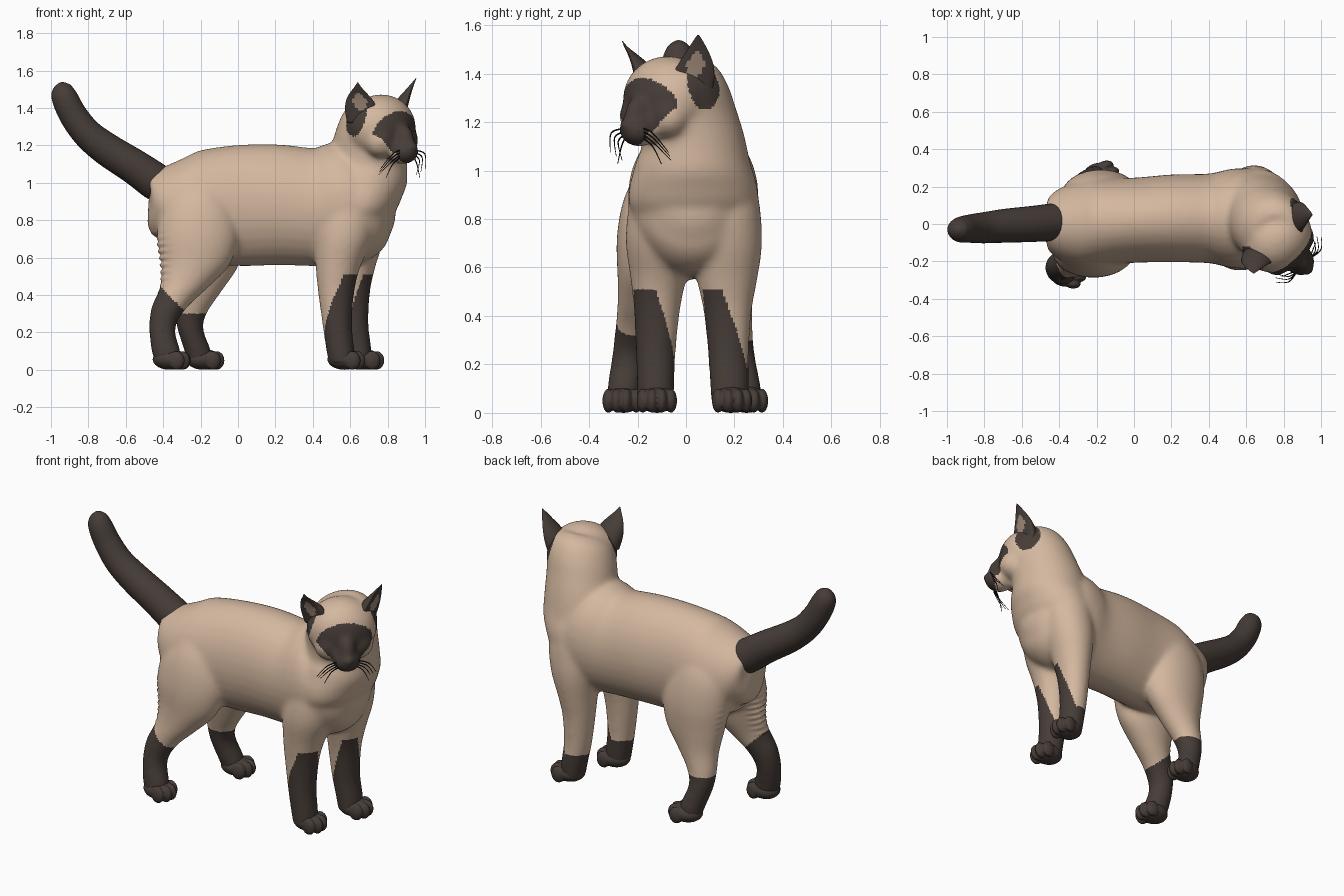
import bpy, bmesh, math
from mathutils import Vector, Matrix

if "Cube" in bpy.data.objects:
    bpy.data.objects.remove(bpy.data.objects["Cube"])

def material(name, rgb):
    m = bpy.data.materials.new(name)
    m.diffuse_color = (*rgb, 1)
    m.use_nodes = True
    m.node_tree.nodes["Principled BSDF"].inputs["Base Color"].default_value = m.diffuse_color
    return m

CREAM = material("cream fur", (0.66, 0.48, 0.35))
DARK = material("dark brown fur", (0.062, 0.046, 0.039))
INNER = material("inner ear skin", (0.36, 0.26, 0.20))
EYE = material("pale eye", (0.42, 0.42, 0.40))
BLACK = material("whisker black", (0.012, 0.010, 0.010))

# Head frame: forward, left side, up (the head is turned 45 degrees)
H = Vector((0.765, -0.075, 0))
F = Vector((1, -1, 0)).normalized()
S = Vector((1, 1, 0)).normalized()
U = Vector((0, 0, 1))
X, Y = Vector((1, 0, 0)), Vector((0, 1, 0))

def head(f, s, u):
    return H + F * f + S * s + U * u

def spline(rows, n):
    """Catmull-Rom interpolation of rows of numbers."""
    out, k = [], len(rows)
    for i in range(k - 1):
        a, b, c, d = (rows[max(0, min(k - 1, i + j))] for j in (-1, 0, 1, 2))
        for q in range(n):
            t = q / n
            out.append([0.5 * (2 * p1 + (p2 - p0) * t + (2 * p0 - 5 * p1 + 4 * p2 - p3) * t * t
                        + (3 * p1 - p0 - 3 * p2 + p3) * t ** 3)
                        for p0, p1, p2, p3 in zip(a, b, c, d)])
    return out + [list(rows[-1])]

def loft(bm, rows, axis, sides=32, n=6):
    """Elliptical tube through rows of (x, y, z, radius along axis, other radius)."""
    pts = spline(rows, n)
    rings = []
    for i, p in enumerate(pts):
        tan = Vector(pts[min(i + 1, len(pts) - 1)][:3]) - Vector(pts[max(i - 1, 0)][:3])
        b = tan.cross(axis).normalized()
        rings.append([bm.verts.new(Vector(p[:3]) + axis * p[3] * math.cos(a) + b * p[4] * math.sin(a))
                      for a in (2 * math.pi * j / sides for j in range(sides))])
    for r0, r1 in zip(rings, rings[1:]):
        for j in range(sides):
            k = (j + 1) % sides
            bm.faces.new((r0[j], r0[k], r1[k], r1[j]))
    bm.faces.new(rings[0])
    bm.faces.new(rings[-1])

def ball(bm, c, r, axes=(X, Y, U)):
    m = Matrix([axes[i] * r[i] for i in range(3)]).transposed().to_4x4()
    m.translation = c
    bmesh.ops.create_uvsphere(bm, u_segments=28, v_segments=18, radius=1, matrix=m)

def finish(name, bm, mats, voxel=0, smooth=0, rule=None, move=None):
    """Make the object, optionally fuse it by voxel remesh, then colour faces by rule."""
    bmesh.ops.recalc_face_normals(bm, faces=bm.faces)
    me = bpy.data.meshes.new(name)
    bm.to_mesh(me)
    bm.free()
    ob = bpy.data.objects.new(name, me)
    bpy.context.scene.collection.objects.link(ob)
    if voxel:
        r = ob.modifiers.new("fuse", 'REMESH')
        r.mode, r.voxel_size = 'VOXEL', voxel
        s = ob.modifiers.new("soften", 'SMOOTH')
        s.factor, s.iterations = 0.5, smooth
        dg = bpy.context.evaluated_depsgraph_get()
        me = bpy.data.meshes.new_from_object(ob.evaluated_get(dg))
        ob.modifiers.clear()
        ob.data = me
    for m in mats:
        me.materials.append(m)
    if move:
        for v in me.vertices:
            move(v)
    for p in me.polygons:
        p.use_smooth = True
        if rule:
            p.material_index = rule(p.center)
    return ob

# Body with neck, head and legs fused into one skin
bm = bmesh.new()
loft(bm, [(-.48, 0, .86, .06, .07), (-.455, 0, .86, .135, .16), (-.4, 0, .87, .19, .21),
          (-.3, 0, .87, .225, .26), (-.2, .01, .87, .235, .302), (0, .02, .878, .228, .324),
          (.2, .03, .882, .235, .324), (.4, .03, .87, .24, .316), (.52, .03, .88, .265, .33),
          (.63, .03, .91, .265, .32), (.72, .03, .945, .22, .25), (.79, .03, .97, .14, .17),
          (.83, .03, .98, .07, .08)], Y)
loft(bm, [(.64, .03, .78, .15, .23), (.655, .03, .86, .195, .265), (.665, .03, .93, .215, .265),
          (.675, .03, 1.0, .23, .247), (.685, .03, 1.1, .22, .218), (.705, .01, 1.2, .205, .205),
          (.73, -.02, 1.3, .2, .2), (.745, -.045, 1.38, .175, .175), (.755, -.06, 1.425, .12, .12)], X)
ball(bm, head(0, 0, 1.295), (.172, .2, .178), (F, S, U))
ball(bm, head(.165, 0, 1.168), (.09, .08, .07), (F, S, U))
ball(bm, head(.155, 0, 1.23), (.08, .055, .085), (F, S, U))
ball(bm, head(.235, 0, 1.19), (.034, .036, .026), (F, S, U))
for k in (-1, 1):
    ball(bm, head(.075, .085 * k, 1.225), (.09, .085, .09), (F, S, U))
# front legs: near, far
loft(bm, [(.59, -.07, .98, .12, .13), (.585, -.09, .85, .16, .145), (.565, -.105, .7, .155, .145),
          (.535, -.115, .55, .12, .115), (.525, -.12, .42, .098, .095), (.53, -.125, .25, .08, .083),
          (.545, -.125, .12, .076, .078), (.555, -.125, .03, .07, .075)], X)
loft(bm, [(.64, .15, .98, .12, .13), (.65, .16, .85, .15, .145), (.64, .17, .7, .14, .145),
          (.625, .17, .55, .11, .125), (.615, .172, .42, .092, .1), (.62, .175, .25, .078, .085),
          (.64, .18, .12, .073, .082), (.65, .18, .03, .068, .075)], X)
# hind legs: near, far
loft(bm, [(-.2, -.06, .98, .14, .13), (-.21, -.115, .85, .2, .145), (-.215, -.145, .71, .22, .142),
          (-.23, -.165, .56, .185, .12), (-.29, -.19, .44, .13, .095),
          (-.37, -.215, .33, .095, .079), (-.405, -.235, .22, .07, .072),
          (-.385, -.255, .1, .078, .07), (-.37, -.26, .03, .07, .065)], X)
loft(bm, [(-.19, .08, .98, .14, .13), (-.19, .125, .85, .2, .145), (-.18, .15, .71, .21, .142),
          (-.18, .165, .56, .185, .12), (-.21, .18, .43, .13, .095),
          (-.25, .2, .31, .088, .077), (-.255, .215, .22, .07, .072),
          (-.215, .24, .1, .072, .07), (-.2, .25, .03, .065, .065)], X)

def coat(c):
    if c.z < .56:                                   # dark stockings
        if c.x > .2:
            if c.y < .03:
                top = .28 + 2 * (c.x - .53) - 1.6 * (c.y + .12)
            else:
                top = .25 + 2.5 * (c.x - .63) - 1.6 * (c.y - .17)
            return int(c.z < max(.19, min(.51, top)))
        return int(c.z < (.43 - (c.x + .4) if c.y < 0 else .30))
    d = c - H
    f, s, u = d.dot(F), d.dot(S), c.z
    if u > 1.05 and f > .03:                        # face mask
        if u > 1.26:
            w = .16 * math.sqrt(max(0, 1 - ((u - 1.26) / .122) ** 2))
        else:
            w = .16 - .85 * (1.26 - u)
        if (abs(s) < w and u > 1.13) or (f > .19 and u < 1.2):
            return 1
    e = Vector((f + .02, abs(s) - .18, (u - 1.345) * .8))   # patch around the ear roots
    return int(u > 1.2 and e.length < .078)

def ruffle(v):                                      # ruffled fur behind the thighs
    k = max(0, min(1, (-.35 - v.co.x) / .06)) * max(0, 1 - abs(v.co.z - .58) / .18)
    v.co.x += .008 * k * math.sin(v.co.z * 170 + v.co.y * 14)

finish("body", bm, [CREAM, DARK], .0105, 30, coat, ruffle)

# Paws with four toes each
for name, px, py, turn in (("front_paw_near", .57, -.12, 0), ("front_paw_far", .67, .185, .12),
                           ("hind_paw_near", -.365, -.258, -.1), ("hind_paw_far", -.185, .25, .15)):
    bm = bmesh.new()
    ax = Vector((math.cos(turn), math.sin(turn), 0))
    ay = Vector((-ax.y, ax.x, 0))
    c = Vector((px, py, 0))
    ball(bm, c + U * .056, (.092, .078, .056), (ax, ay, U))
    for i, t in enumerate((-.058, -.02, .02, .058)):
        out = .068 if i in (1, 2) else .042
        ball(bm, c + ax * out + ay * t + U * .05, (.043, .025, .05), (ax, ay, U))
    finish(name, bm, [DARK], .006, 3)

# Tail
bm = bmesh.new()
loft(bm, [(-.395, .01, .99, .09, .085), (-.43, .01, 1.0, .1, .1), (-.55, 0, 1.083, .096, .094),
          (-.7, -.01, 1.178, .09, .088), (-.805, -.02, 1.262, .083, .08), (-.88, -.025, 1.36, .075, .075),
          (-.925, -.03, 1.45, .068, .07), (-.943, -.03, 1.5, .052, .056),
          (-.952, -.03, 1.525, .028, .03), (-.956, -.03, 1.534, .006, .006)], Y)
finish("tail", bm, [DARK])

# Ears: crescent sections narrowing to the tip, facing outwards
for side, k, tip in (("right", -1, -.02), ("left", 1, .005)):
    bm = bmesh.new()
    n = ((F + S * k) / math.sqrt(2)).normalized()
    w = U.cross(n)
    rows = spline([(.005, .14, 1.32, .085, .1), (.01, .158, 1.385, .088, .09), (.015, .178, 1.44, .072, .066),
                   (.025, .198, 1.49 + tip / 2, .045, .036), (.037, .213, 1.53 + tip, .02, .014),
                   (.045, .222, 1.555 + tip, .003, .003)], 4)
    rings = []
    for f, s, u, rw, rt in rows:
        ring = []
        for j in range(32):
            a = 2 * math.pi * j / 32
            depth = rt * math.sin(a) * (.85 if math.sin(a) > 0 else .22)
            ring.append(bm.verts.new(head(f, s * k, u) + w * rw * math.cos(a) - n * depth))
        rings.append(ring)
    for i, (r0, r1) in enumerate(zip(rings, rings[1:])):
        for j in range(32):
            q = (j + 1) % 32
            face = bm.faces.new((r0[j], r0[q], r1[q], r1[j]))
            c = math.cos(2 * math.pi * (j + .5) / 32)
            if j >= 16 and (c / .5) ** 2 + ((i - 7.5) / 4) ** 2 < 1:
                face.material_index = 1             # bare skin inside the ear
    bm.faces.new(rings[0])
    bm.faces.new(rings[-1])
    finish(side + "_ear", bm, [DARK, INNER])

    # Narrow eye
    bm = bmesh.new()
    a = (F + S * k * .6).normalized()
    ball(bm, head(.137, .088 * k, 1.268), (.014, .026, .01), (a, U.cross(a), U))
    finish(side + "_eye", bm, [EYE])

    # Drooping whiskers
    bm = bmesh.new()
    for i in range(4):
        path = [(.2, .045, 1.175 - .012 * i), (.21 - .01 * i, .12 - .01 * i, 1.155 - .018 * i),
                (.165 - .02 * (i % 3), .17 - .014 * i, 1.075 - .016 * i)]
        loft(bm, [(*head(f, s * k, u), r, r) for (f, s, u), r in zip(path, (.004, .003, .0015))], F, 6, 5)
    finish(side + "_whiskers", bm, [BLACK])
